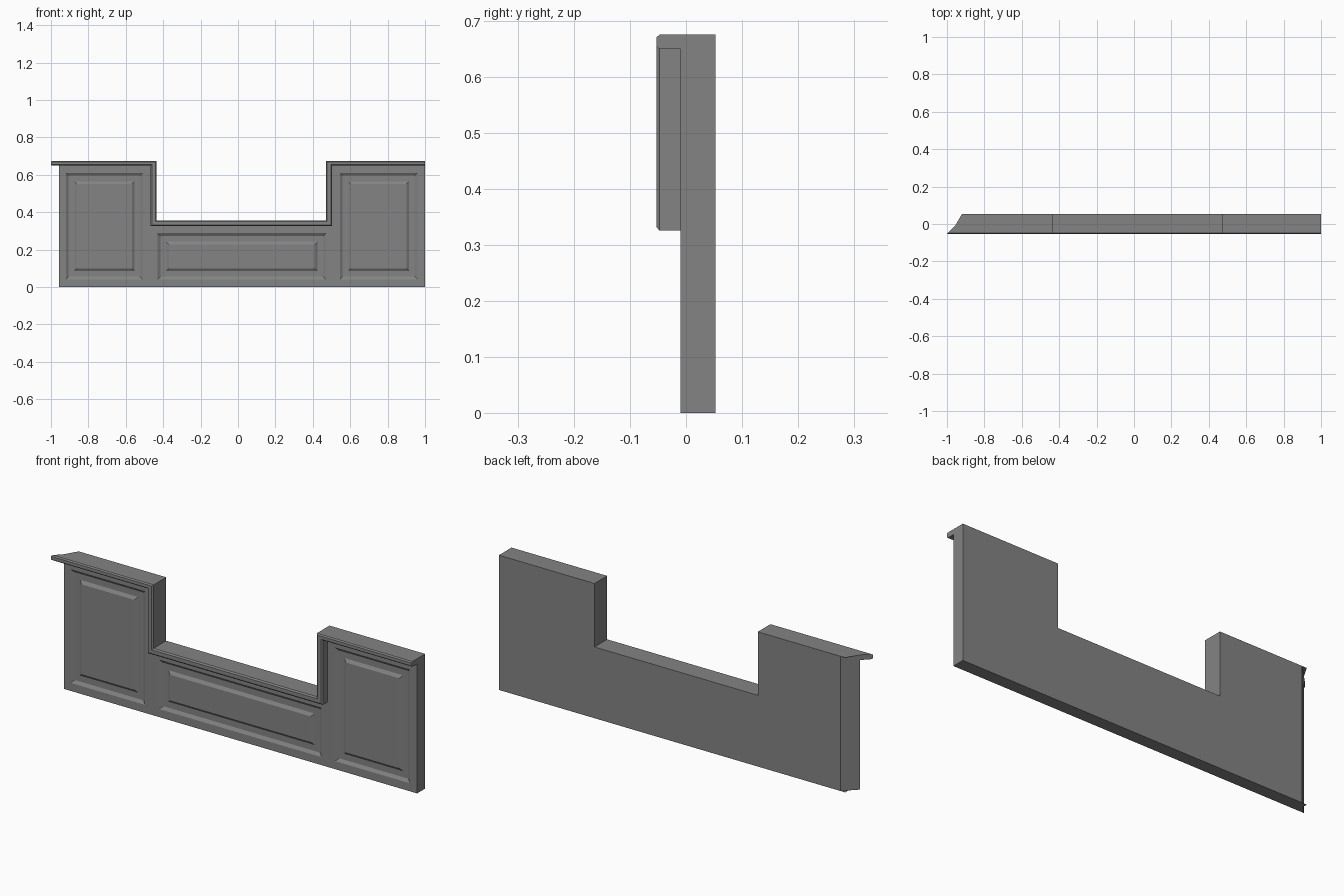
import bpy
import bmesh

cube = bpy.data.objects.get("Cube")
if cube:
    bpy.data.objects.remove(cube)

GREY = (0.23, 0.23, 0.23, 1)
paint = bpy.data.materials.new("grey_paint")
paint.use_nodes = True
paint.diffuse_color = GREY
paint.node_tree.nodes["Principled BSDF"].inputs["Base Color"].default_value = GREY

FRONT, BACK, TRIM_FRONT = -0.01, 0.053, -0.053
TOP, LOW = 0.675, 0.357            # heights of the sides and of the middle
NOTCH_R, NOTCH_L = -0.435, 0.47    # sides of the cut-out


def mitre(y):
    """x of the slanted right end at depth y."""
    return -1 + (y - TRIM_FRONT)


def finish(name, bm):
    bmesh.ops.recalc_face_normals(bm, faces=bm.faces[:])
    mesh = bpy.data.meshes.new(name)
    bm.to_mesh(mesh)
    bm.free()
    mesh.materials.append(paint)
    obj = bpy.data.objects.new(name, mesh)
    bpy.context.collection.objects.link(obj)


# Wall panel: a grid with the notch left out, given thickness
panels = [(-0.92, -0.508, 0.04, 0.61), (-0.43, NOTCH_L, 0.04, 0.288),
          (0.545, 0.96, 0.04, 0.61)]
xs = [mitre(FRONT), -0.92, -0.508, NOTCH_R, -0.43, NOTCH_L, 0.545, 0.96, 1]
zs = [0, 0.04, 0.288, LOW, 0.61, TOP]
bm = bmesh.new()
grid = [[bm.verts.new((x, FRONT, z)) for z in zs] for x in xs]
for i in range(len(xs) - 1):
    for j in range(len(zs) - 1):
        if zs[j] >= LOW and NOTCH_R <= xs[i] < NOTCH_L:
            continue
        bm.faces.new((grid[i][j], grid[i + 1][j], grid[i + 1][j + 1], grid[i][j + 1]))
bmesh.ops.delete(bm, geom=[v for v in bm.verts if not v.link_faces], context='VERTS')

# Join the cells that make up each sunken panel
fields = []
for x0, x1, z0, z1 in panels:
    cells = [f for f in bm.faces
             if x0 < f.calc_center_median().x < x1 and z0 < f.calc_center_median().z < z1]
    if len(cells) > 1:
        cells = bmesh.ops.dissolve_faces(bm, faces=cells)["region"]
    fields += cells

# Thickness with the slanted right end
out = bmesh.ops.extrude_face_region(bm, geom=bm.faces[:], use_keep_orig=True)["geom"]
back_faces = [g for g in out if isinstance(g, bmesh.types.BMFace)]
for v in [g for g in out if isinstance(g, bmesh.types.BMVert)]:
    v.co.y = BACK
    if v.co.x < -0.95:
        v.co.x = mitre(BACK)
bmesh.ops.dissolve_faces(bm, faces=back_faces)
bmesh.ops.recalc_face_normals(bm, faces=bm.faces[:])

# Bevelled recess, flat border and raised field in every panel
for width, depth in ((0.015, -0.01), (0.03, 0), (0.015, 0.01)):
    bmesh.ops.inset_individual(bm, faces=fields, thickness=width, depth=depth,
                               use_even_offset=True)
finish("wall_panel", bm)

# Chamfered trim following the stepped top edge
outer = [(-1, TOP), (NOTCH_R, TOP), (NOTCH_R, LOW), (NOTCH_L, LOW), (NOTCH_L, TOP), (1, TOP)]
inner = [(-1, 0.649), (-0.467, 0.649), (-0.467, 0.325), (0.503, 0.325), (0.503, 0.649), (1, 0.649)]
CHAMFER = TRIM_FRONT + 0.006
profile = [(0, FRONT), (0, CHAMFER), (0.2, TRIM_FRONT),
           (0.8, TRIM_FRONT), (1, CHAMFER), (1, FRONT)]
bm = bmesh.new()
rings = []
for (ox, oz), (ix, iz) in zip(outer, inner):
    ring = []
    for t, y in profile:
        x = mitre(y) if ox == -1 else ox + (ix - ox) * t
        ring.append(bm.verts.new((x, y, oz + (iz - oz) * t)))
    rings.append(ring)
count = len(profile)
for a, b in zip(rings, rings[1:]):
    for k in range(count):
        n = (k + 1) % count
        bm.faces.new((a[k], a[n], b[n], b[k]))
bm.faces.new(rings[0])
bm.faces.new(rings[-1])
finish("top_trim", bm)
